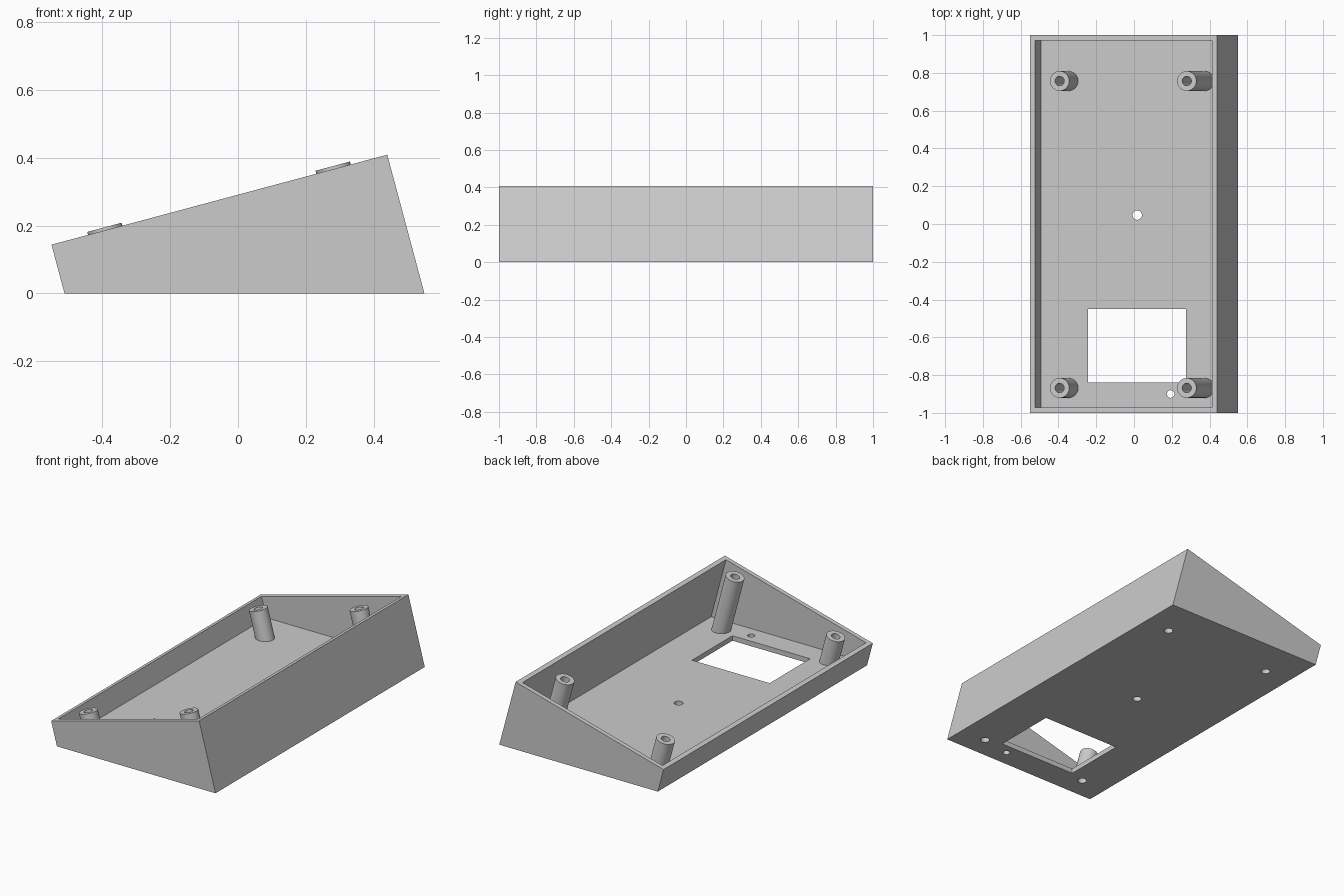
import bpy, bmesh
from math import sin, cos, tan, radians
from mathutils import Vector

if "Cube" in bpy.data.objects:
    bpy.data.objects.remove(bpy.data.objects["Cube"])

TILT = radians(15)
RIM = 1.025      # length of the sloping rim
WALL = 0.0275
FLOOR = 0.03
LOW = Vector((-0.55, 0, 0.1435))              # low corner of the rim
ALONG = Vector((cos(TILT), 0, sin(TILT)))     # up the slope
UP = Vector((-sin(TILT), 0, cos(TILT)))       # square to the slope

grey = bpy.data.materials.new("light grey plastic")
grey.use_nodes = True
colour = (0.6, 0.6, 0.6, 1)
grey.diffuse_color = colour
grey.node_tree.nodes["Principled BSDF"].inputs["Base Color"].default_value = colour


def rim_point(a, h=0):
    return LOW + ALONG * a + UP * h


def drop(p, z):
    """Follow the wall direction from p to height z."""
    return p + UP * ((z - p.z) / cos(TILT))


def finish(name, bm):
    bmesh.ops.recalc_face_normals(bm, faces=bm.faces)
    mesh = bpy.data.meshes.new(name)
    bm.to_mesh(mesh)
    bm.free()
    mesh.materials.append(grey)
    obj = bpy.data.objects.new(name, mesh)
    bpy.context.collection.objects.link(obj)
    return obj


def prism(name, profile, y0, y1):
    bm = bmesh.new()
    face = bm.faces.new([bm.verts.new((p.x, y0, p.z)) for p in profile])
    new = bmesh.ops.extrude_face_region(bm, geom=[face])["geom"]
    verts = [v for v in new if isinstance(v, bmesh.types.BMVert)]
    bmesh.ops.translate(bm, verts=verts, vec=(0, y1 - y0, 0))
    return finish(name, bm)


def rod(name, start, end, radius):
    bm = bmesh.new()
    axis = end - start
    bmesh.ops.create_cone(bm, cap_ends=True, segments=48, radius1=radius,
                          radius2=radius, depth=axis.length)
    bm.transform(axis.to_track_quat('Z', 'Y').to_matrix().to_4x4())
    bmesh.ops.translate(bm, verts=bm.verts, vec=(start + end) / 2)
    return finish(name, bm)


def combine(target, tool, operation):
    mod = target.modifiers.new("combine", 'BOOLEAN')
    mod.operation, mod.solver, mod.object = operation, 'EXACT', tool
    bpy.ops.object.select_all(action='DESELECT')
    bpy.context.view_layer.objects.active = target
    target.select_set(True)
    bpy.ops.object.modifier_apply(modifier=mod.name)
    bpy.data.objects.remove(tool)


# Sloping case with a hollow inside
low, high = rim_point(0), rim_point(RIM)
case = prism("sloped_case", [drop(low, 0), drop(high, 0), high, low], -1, 1)
a, b = WALL, RIM - WALL
hollow = prism("hollow", [drop(rim_point(a), FLOOR), drop(rim_point(b), FLOOR),
                          rim_point(b, 0.1), rim_point(a, 0.1)],
               -1 + WALL, 1 - WALL)
combine(case, hollow, 'DIFFERENCE')

# Rectangular window in the floor
window = prism("window", [Vector((x, 0, z)) for x, z in
                          ((-0.244, -0.1), (0.276, -0.1), (0.276, 0.1), (-0.244, 0.1))],
               -0.838, -0.451)
combine(case, window, 'DIFFERENCE')

# Four tilted screw posts, bored right through the floor
for a in (0.164, RIM - 0.164):
    for y in (-0.868, 0.757):
        top = rim_point(a, 0.009) + Vector((0, y, 0))
        combine(case, rod("post", drop(top, 0.0148), top, 0.0525), 'UNION')
        combine(case, rod("bore", drop(top, -0.1), top + UP * 0.1, 0.025), 'DIFFERENCE')

# Round holes in the floor
for x, y, r in ((0.017, 0.047, 0.025), (0.194, -0.9, 0.02)):
    hole = rod("hole", Vector((x, y, -0.1)), Vector((x, y, 0.1)), r)
    combine(case, hole, 'DIFFERENCE')

bpy.ops.object.shade_smooth_by_angle(angle=radians(30))
